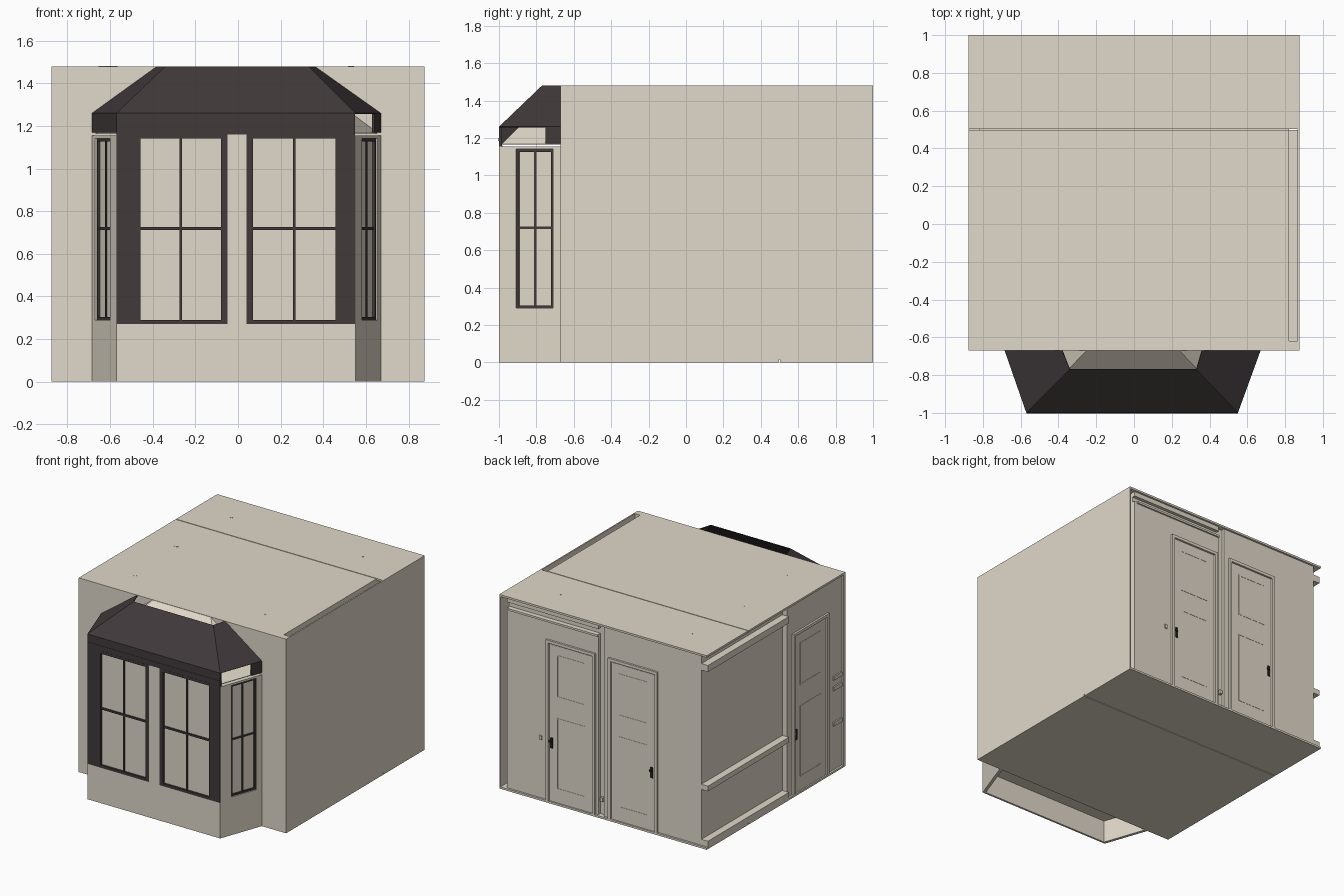
import bpy, bmesh
from mathutils import Vector

if "Cube" in bpy.data.objects:
    bpy.data.objects.remove(bpy.data.objects["Cube"])


def material(name, rgb):
    m = bpy.data.materials.new(name)
    m.diffuse_color = (*rgb, 1)
    m.use_nodes = True
    m.node_tree.nodes["Principled BSDF"].inputs["Base Color"].default_value = m.diffuse_color
    return m


BEIGE = material("warm beige plaster", (0.75, 0.69, 0.585))
DARK = material("dark brown trim", (0.052, 0.041, 0.043))
BLACK = material("black metal", (0.018, 0.016, 0.016))


def finish(bm, name, mat):
    me = bpy.data.meshes.new(name)
    bm.to_mesh(me)
    bm.free()
    me.materials.append(mat)
    ob = bpy.data.objects.new(name, me)
    bpy.context.collection.objects.link(ob)
    return ob


def prism(name, pts, z0, z1, mat):
    """Upright prism from a plan outline."""
    bm = bmesh.new()
    f = bm.faces.new([bm.verts.new((x, y, z0)) for x, y in pts])
    r = bmesh.ops.extrude_face_region(bm, geom=[f])
    vs = [v for v in r["geom"] if isinstance(v, bmesh.types.BMVert)]
    bmesh.ops.translate(bm, vec=(0, 0, z1 - z0), verts=vs)
    bmesh.ops.recalc_face_normals(bm, faces=bm.faces)
    return finish(bm, name, mat)


def box(name, x0, x1, y0, y1, z0, z1, mat=BEIGE):
    return prism(name, [(x0, y0), (x1, y0), (x1, y1), (x0, y1)], z0, z1, mat)


class Wall:
    """Places boxes on a wall: u along it, z up, d outward."""

    def __init__(self, a, b, n):
        self.o = Vector(a)
        self.u = (Vector(b) - self.o).normalized()
        self.n = Vector(n).normalized()

    def add(self, name, u0, u1, z0, z1, d0, d1, mat=BEIGE):
        pts = [self.o + self.u * u + self.n * d
               for u, d in ((u0, d0), (u1, d0), (u1, d1), (u0, d1))]
        return prism(name, pts, z0, z1, mat)

    def frame(self, name, u0, u1, z0, z1, w, d0, d1, mat, bottom=True):
        self.add(name + "_left", u0, u0 + w, z0, z1, d0, d1, mat)
        self.add(name + "_right", u1 - w, u1, z0, z1, d0, d1, mat)
        self.add(name + "_top", u0 + w, u1 - w, z1 - w, z1, d0, d1, mat)
        if bottom:
            self.add(name + "_bottom", u0 + w, u1 - w, z0, z0 + w, d0, d1, mat)

    def window(self, name, u0, u1, z0, z1, w, d0, d1):
        self.frame(name + "_frame", u0, u1, z0, z1, w, d0, d1, DARK)
        m = (u0 + u1) / 2
        self.add(name + "_mullion", m - .006, m + .006, z0 + w, z1 - w, d0, d1 - .007, DARK)
        self.add(name + "_rail", u0 + w, u1 - w, .712, .726, d0, d1 - .006, DARK)

    def door(self, name, u0, u1, handle_u):
        self.frame(name + "_casing", u0, u1, .015, 1.24, .022, 0, .015, BEIGE, False)
        self.add(name + "_slab", u0 + .03, u1 - .03, .015, 1.21, 0, .004)
        for i, (z0, z1) in enumerate(((.82, 1.14), (.12, .66))):
            self.frame(f"{name}_panel_{i}", u0 + .09, u1 - .09, z0, z1, .006, .004, .006, BEIGE)
        self.add(name + "_handle_plate", handle_u - .01, handle_u + .01, .42, .5, .004, .01, BLACK)
        self.add(name + "_handle_lever", handle_u - .006, handle_u + .018, .465, .48, .01, .015, BLACK)


# Room shell: right wall stands clear of the body, back half of the left side is recessed
box("room_body", -.82, .82, -.66, .96, .015, 1.47)
box("floor_front", -.875, .875, -.67, .497, 0, .015)
box("floor_back", -.875, .875, .503, 1, 0, .015)
box("front_wall", -.875, .865, -.67, -.65, .015, 1.465)
box("right_wall", .865, .875, -.67, 1, .015, 1.48)
box("right_front_corner", .81, .865, -.67, -.62, 1.44, 1.48)
box("left_front_wall", -.86, -.81, -.66, .01, .015, 1.47)
box("ceiling_front", -.875, .82, -.67, .497, 1.465, 1.48)
box("ceiling_back", -.875, .865, .503, 1, 1.465, 1.48)

# Ceiling light fittings
for i, (x, y, r) in enumerate(((-.58, .75, .015), (.53, .75, .015), (-.58, -.41, .015),
                               (.53, -.41, .015), (-.625, .16, .03))):
    bm = bmesh.new()
    bmesh.ops.create_cone(bm, cap_ends=True, segments=16, radius1=r, radius2=r, depth=.006)
    bmesh.ops.translate(bm, vec=(x, y, 1.478), verts=bm.verts)
    finish(bm, f"ceiling_fitting_{i}", BEIGE)

# Back wall, u is x: two panels with a channel between and above
box("back_panel_a", .05, .82, .95, .985, .015, 1.39)
box("back_panel_a_top", .05, .82, .95, .985, 1.43, 1.465)
box("back_panel_b", -.82, 0, .95, .985, .015, 1.465)
back = Wall((0, .985), (1, .985), (0, 1))
back.door("back_door_a", .07, .485, .44)
back.door("back_door_b", -.455, -.04, -.405)
back.add("back_crown", .05, .8, 1.375, 1.39, 0, .012)
back.add("back_switch", .525, .545, .46, .49, 0, .008)
back.add("back_socket", .015, .035, .12, .15, -.025, 0)

# Left wall, u is y: door in the thicker front half, rails across the recess
left = Wall((-.86, 0), (-.86, 1), (-1, 0))
left.door("left_door", -.48, -.05, -.09)
for name, z0, z1 in (("crown", 1.35, 1.4), ("chair_rail", .44, .48), ("skirting", .015, .06)):
    left.add("left_" + name, .01, .985, z0, z1, -.045, .015)
for i, z in enumerate((.35, .62, .7)):
    left.add(f"left_bracket_{i}", -.64, -.54, z, z + .03, 0, .01)

# Bay plan: left back, left front, right front, right back
LB, LF, RF, RB = (-.685, -.67), (-.57, -1), (.55, -1), (.67, -.67)
prism("bay_wall", [(-.665, -.67), (-.555, -.985), (.535, -.985), (.65, -.67)], .17, 1.155, BEIGE)
front = Wall((0, -1), (1, -1), (0, -1))
sides = {"left": Wall(LB, LF, (-.33, -.115)), "right": Wall(RB, RF, (.33, -.12))}
front.add("bay_base_front", -.57, .55, 0, .27, -.015, 0)
for side, w in sides.items():
    w.add("bay_base_" + side, 0, .35, 0, .29, -.022, 0)
    w.add("bay_side_head_" + side, 0, .35, 1.14, 1.155, -.022, 0)
    w.add("bay_side_stile_back_" + side, 0, .045, .29, 1.14, -.022, 0)
    w.add("bay_side_stile_front_" + side, .255, .35, .29, 1.14, -.022, 0)
    w.window("side_window_" + side, .045, .255, .29, 1.14, .014, -.025, -.008)

# Bay front: two windows with dark surround
front.window("front_window_left", -.478, -.06, .27, 1.16, .02, -.018, .001)
front.window("front_window_right", .05, .478, .27, 1.16, .02, -.018, .001)
front.add("front_jamb_left", -.57, -.478, .27, 1.16, -.015, 0, DARK)
front.add("front_jamb_right", .478, .55, .27, 1.16, -.015, 0, DARK)
front.add("front_stile_left", -.06, -.05, .27, 1.16, -.015, 0, DARK)
front.add("front_stile_right", .04, .05, .27, 1.16, -.015, 0, DARK)
front.add("front_centre_post", -.05, .04, .27, 1.16, -.015, 0, BEIGE)
front.add("front_fascia", -.57, .55, 1.16, 1.26, -.015, 0, DARK)
front.add("front_fascia_moulding", -.57, .55, 1.185, 1.2, 0, .002, DARK)
sides["left"].add("left_fascia", 0, .349, 1.17, 1.26, -.012, 0, DARK)
sides["right"].add("right_fascia", 0, .085, 1.17, 1.26, -.012, 0, DARK)


def hip(name, low, high, mat):
    """Sloping skirt between two open outlines."""
    bm = bmesh.new()
    a = [bm.verts.new(p) for p in low]
    b = [bm.verts.new(p) for p in high]
    for i in range(3):
        bm.faces.new((a[i], a[i + 1], b[i + 1], b[i]))
    bmesh.ops.remove_doubles(bm, verts=bm.verts, dist=.0001)
    ob = finish(bm, name, mat)
    s = ob.modifiers.new("thickness", "SOLIDIFY")
    s.thickness = .004
    s.offset = -1


# Bay roof and the ceiling beneath it
hip("bay_roof", [(*p, 1.26) for p in (LB, LF, RF, RB)],
    [(-.38, -.67, 1.48), (-.34, -.77, 1.48), (.33, -.77, 1.48), (.36, -.67, 1.48)], DARK)
hip("bay_ceiling", [(-.67, -.67, 1.168), (-.56, -.985, 1.168), (.54, -.985, 1.168), (.655, -.67, 1.168)],
    [(-.25, -.67, 1.478), (-.25, -.67, 1.478), (.24, -.67, 1.478), (.24, -.67, 1.478)], BEIGE)
